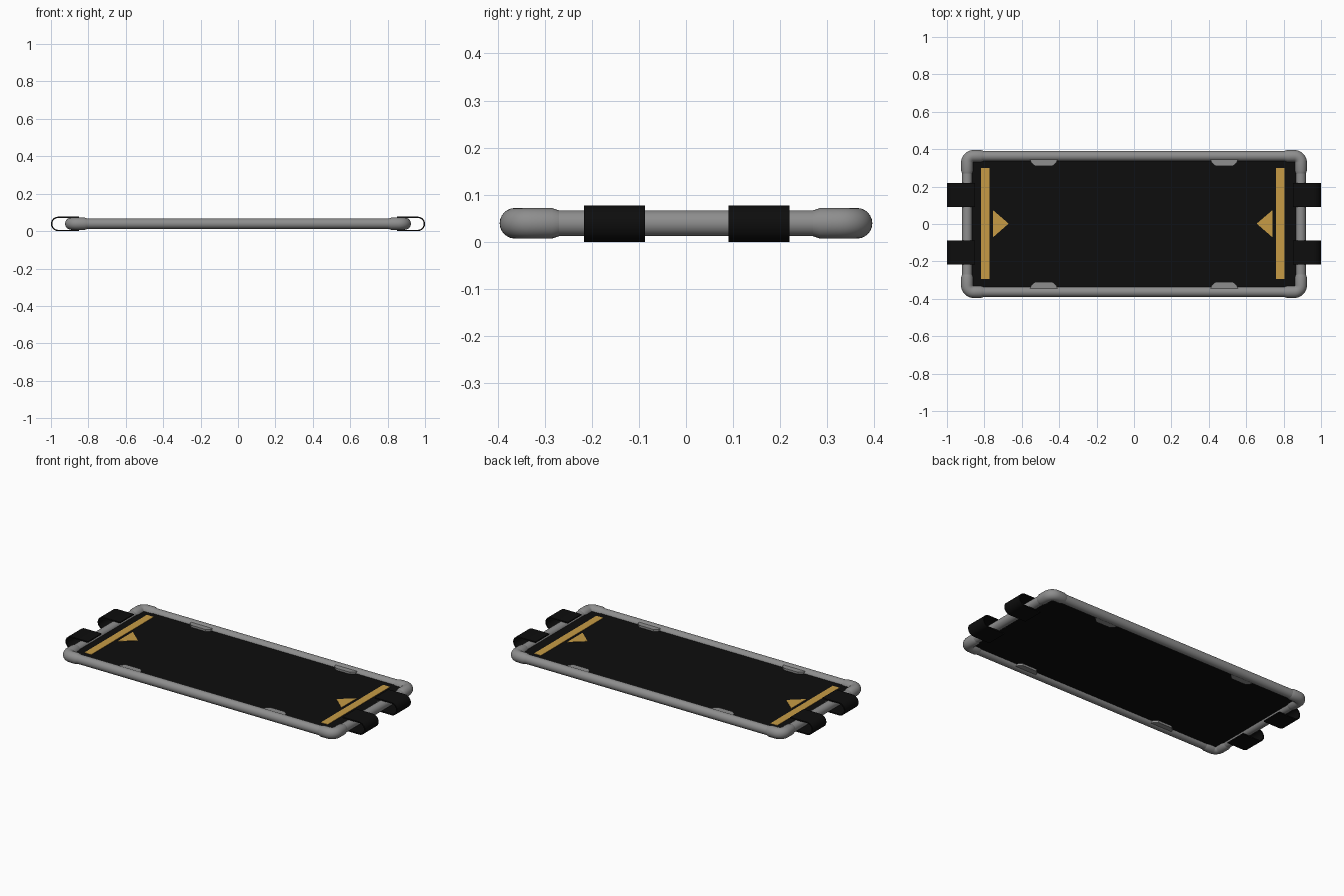
import bpy, bmesh, math
from mathutils import Vector

if "Cube" in bpy.data.objects:
    bpy.data.objects.remove(bpy.data.objects["Cube"])


def material(name, rgb):
    m = bpy.data.materials.new(name)
    m.diffuse_color = (*rgb, 1)
    m.use_nodes = True
    m.node_tree.nodes["Principled BSDF"].inputs["Base Color"].default_value = m.diffuse_color
    return m


GREY = material("tube grey", (0.27, 0.27, 0.27))
BLACK = material("fabric black", (0.004, 0.004, 0.004))
YELLOW = material("marking yellow", (0.57, 0.33, 0.06))
ZC = 0.0395            # height of the tube centreline
CX, CY = 0.892, 0.363  # centreline of the frame


def finish(name, bm, mat, smooth=False):
    bmesh.ops.recalc_face_normals(bm, faces=bm.faces[:])
    me = bpy.data.meshes.new(name)
    bm.to_mesh(me)
    bm.free()
    me.materials.append(mat)
    ob = bpy.data.objects.new(name, me)
    bpy.context.collection.objects.link(ob)
    if smooth:
        bpy.ops.object.select_all(action='DESELECT')
        ob.select_set(True)
        bpy.context.view_layer.objects.active = ob
        bpy.ops.object.shade_smooth_by_angle(angle=math.radians(35))
    return ob


def tube(name, path, radii, mat, n=24):
    """Sweep a circle along a flat path, one radius per point."""
    bm = bmesh.new()
    pts = [Vector((x, y, ZC)) for x, y in path]
    rings = []
    for i, p in enumerate(pts):
        t = (pts[min(i + 1, len(pts) - 1)] - pts[max(i - 1, 0)]).normalized()
        side = Vector((t.y, -t.x, 0))
        rings.append([bm.verts.new(p + radii[i] * (side * math.cos(a) + Vector((0, 0, math.sin(a)))))
                      for a in (2 * math.pi * k / n for k in range(n))])
    for a, b in zip(rings, rings[1:]):
        for k in range(n):
            bm.faces.new((a[k], a[(k + 1) % n], b[(k + 1) % n], b[k]))
    bm.faces.new(rings[0])
    bm.faces.new(rings[-1])
    return finish(name, bm, mat, True)


def prism(name, outline, offset, mat, smooth=False):
    """Extrude a closed 3D outline by an offset."""
    bm = bmesh.new()
    f = bm.faces.new([bm.verts.new(p) for p in outline])
    ext = bmesh.ops.extrude_face_region(bm, geom=[f])
    bmesh.ops.translate(bm, vec=offset,
                        verts=[v for v in ext['geom'] if isinstance(v, bmesh.types.BMVert)])
    return finish(name, bm, mat, smooth)


def plate(name, outline, z0, z1, mat):
    return prism(name, [(x, y, z0) for x, y in outline], (0, 0, z1 - z0), mat)


# straight frame tubes
for s, side in ((-1, "front"), (1, "back")):
    tube(side + "_rail", [(-0.85, s * CY), (0.85, s * CY)], [0.0275] * 2, GREY)
for s, side in ((-1, "left"), (1, "right")):
    tube(side + "_rail", [(s * CX, -0.32), (s * CX, 0.32)], [0.0275] * 2, GREY)

# thicker bent corner sleeves
BEND = 0.035
for sx in (-1, 1):
    for sy in (-1, 1):
        arc = [(CX - BEND + BEND * math.sin(a), CY - BEND + BEND * math.cos(a))
               for a in (math.pi / 2 * i / 10 for i in range(11))]
        path = [(0.805, CY), (0.82, CY)] + arc + [(CX, 0.285), (CX, 0.27)]
        tube("corner_sleeve", [(sx * x, sy * y) for x, y in path],
             [0.0275] + [0.0325] * 13 + [0.0275], GREY)

# inner tabs on the long rails
for sx in (-1, 1):
    for sy in (-1, 1):
        shape = [(0.405, 0.36), (0.415, 0.328), (0.435, 0.311),
                 (0.53, 0.311), (0.55, 0.328), (0.56, 0.36)]
        plate("rail_tab", [(sx * x, sy * y) for x, y in shape], ZC - 0.02, ZC + 0.02, GREY)

# fabric bed
TOP = ZC + 0.008
plate("bed_panel", [(-0.88, -0.35), (0.88, -0.35), (0.88, 0.35), (-0.88, 0.35)],
      ZC - 0.008, TOP, BLACK)

# yellow bars and arrowheads pointing to the middle
for s, side in ((-1, "left"), (1, "right")):
    def mx(x):
        return s * x - 0.007
    plate(side + "_bar", [(mx(0.766), -0.295), (mx(0.812), -0.295),
                          (mx(0.812), 0.30), (mx(0.766), 0.30)], TOP - 0.001, TOP + 0.002, YELLOW)
    plate(side + "_arrow", [(mx(0.748), -0.072), (mx(0.748), 0.075), (mx(0.663), 0.002)],
          TOP - 0.001, TOP + 0.002, YELLOW)

# looped straps round the end tubes
R, T, XE = 0.0385, 0.007, 0.9615
angles = [math.pi / 2 - math.pi * i / 20 for i in range(21)]
outer = [(XE + R * math.cos(a), R * math.sin(a)) for a in angles]
inner = [(XE + (R - T) * math.cos(a), (R - T) * math.sin(a)) for a in reversed(angles)]
loop = [(0.85, R)] + outer + [(0.85, -R), (0.85, T - R)] + inner + [(0.85, R - T)]
for sx in (-1, 1):
    for y0 in (-0.217, 0.09):
        prism("strap_loop", [(sx * x, y0, ZC - 0.001 + z) for x, z in loop],
              (0, 0.13, 0), BLACK, True)
